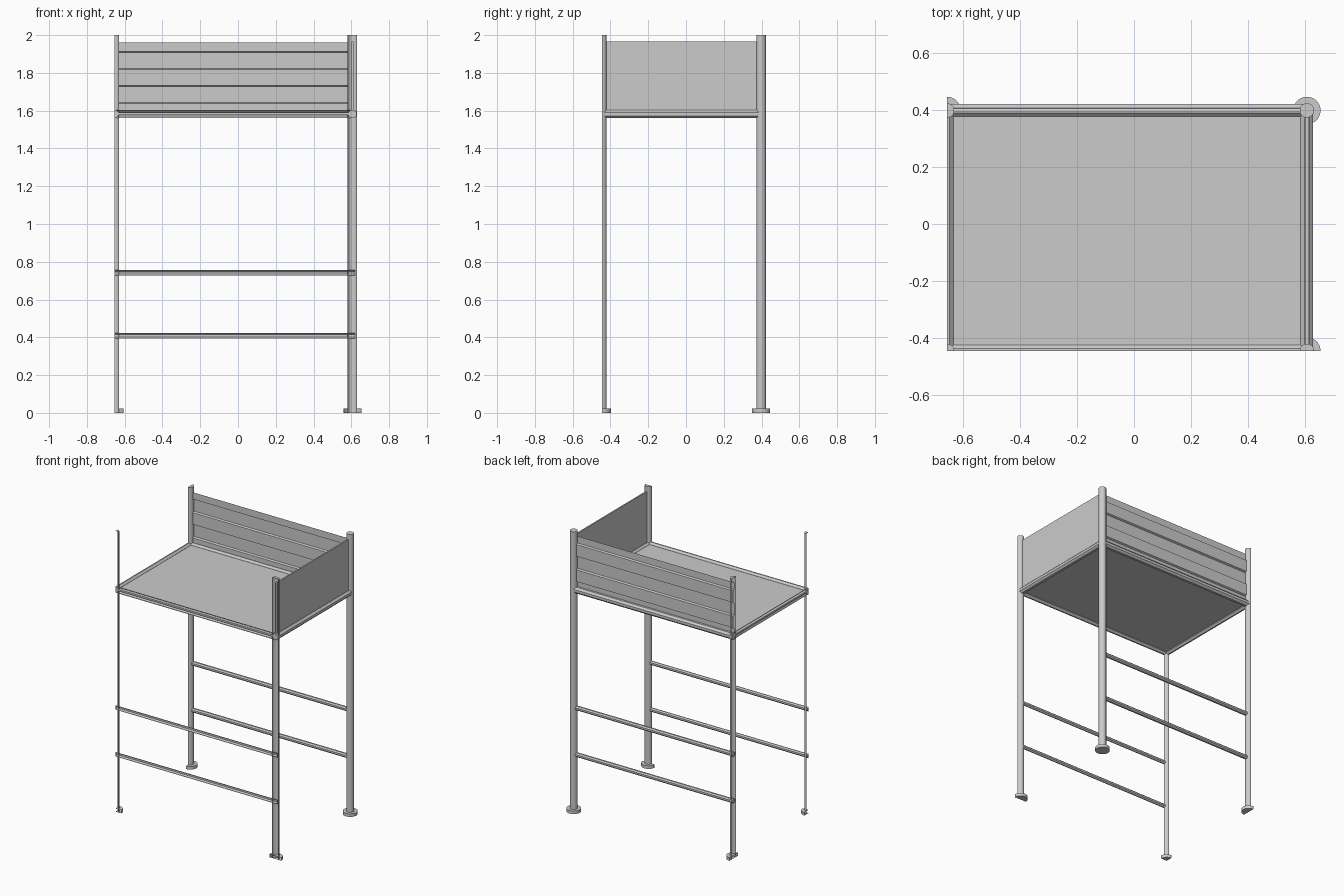
import bpy, bmesh, math
from mathutils import Vector, Matrix

if "Cube" in bpy.data.objects:
    bpy.data.objects.remove(bpy.data.objects["Cube"])

# The frame is cropped at x = XL and y = YF, leaving open half shells there
XL, XR, YF, YB = -0.655, 0.606, -0.445, 0.398


def finish(bm, name, smooth=True):
    # crop everything past the left and front planes, without filling
    for co, no in (((XL, 0, 0), (1, 0, 0)), ((0, YF, 0), (0, 1, 0))):
        bmesh.ops.bisect_plane(bm, geom=bm.verts[:] + bm.edges[:] + bm.faces[:], dist=1e-5,
                               plane_co=co, plane_no=no, clear_inner=True)
    me = bpy.data.meshes.new(name)
    bm.to_mesh(me)
    bm.free()
    ob = bpy.data.objects.new(name, me)
    bpy.context.collection.objects.link(ob)
    if smooth:
        bpy.context.view_layer.objects.active = ob
        ob.select_set(True)
        bpy.ops.object.shade_smooth_by_angle(angle=math.radians(35))
        ob.select_set(False)
    return ob


def rod(bm, a, b, r, n):
    a, b = Vector(a), Vector(b)
    d = b - a
    m = (Matrix.Translation((a + b) / 2) @ d.to_track_quat('Z', 'Y').to_matrix().to_4x4()
         @ Matrix.Rotation(math.pi / n, 4, 'Z'))
    bmesh.ops.create_cone(bm, cap_ends=True, segments=n, radius1=r, radius2=r,
                          depth=d.length, matrix=m)


def box(name, lo, hi):
    lo, hi = Vector(lo), Vector(hi)
    bm = bmesh.new()
    bmesh.ops.create_cube(bm, size=1, matrix=Matrix.Translation((lo + hi) / 2)
                          @ Matrix.Diagonal((*(hi - lo), 1)))
    return finish(bm, name, False)


# Posts with round feet
for px, sx in ((XL, "left"), (XR, "right")):
    for py, sy in ((YF, "front"), (YB, "back")):
        bm = bmesh.new()
        rod(bm, (px, py, 0.0), (px, py, 2.0), 0.0255, 16)
        finish(bm, f"{sy}_{sx}_post")
        bm = bmesh.new()
        rod(bm, (px, py, 0.0), (px, py, 0.022), 0.048, 24)
        finish(bm, f"{sy}_{sx}_foot")

# Beams around the platform
ZB, RB = 1.582, 0.0235
for y, s in ((YF, "front"), (YB, "back")):
    bm = bmesh.new()
    rod(bm, (XL, y, ZB), (XR, y, ZB), RB, 8)
    finish(bm, s + "_beam")
    # Lower rungs
    for z, h in ((0.408, "lower"), (0.741, "upper")):
        bm = bmesh.new()
        rod(bm, (XL, y, z), (XR + 0.013, y, z), 0.0155, 8)
        finish(bm, f"{s}_{h}_rung")
for x, s in ((XL, "left"), (XR, "right")):
    bm = bmesh.new()
    rod(bm, (x, YF, ZB), (x, YB, ZB), RB, 8)
    finish(bm, s + "_beam")

# Platform and plain side panel
box("platform", (XL, YF, ZB - 0.004), (XR, YB, ZB + 0.008))
box("side_panel", (XR - 0.005, YF + 0.01, 1.59), (XR + 0.005, YB, 1.965))

# Ribbed back panel: stepped profile swept along x
prof, y = [], YB - 0.006
levels = [1.59, 1.64, 1.73, 1.82, 1.91, 1.965]
for z0, z1 in zip(levels, levels[1:]):
    prof += [(y, z0 + 0.003), (y, z1 - 0.003)]
    y = 2 * YB - y
bm = bmesh.new()
rows = [[bm.verts.new((x, py, pz)) for py, pz in prof] for x in (XL, XR)]
for i in range(len(prof) - 1):
    bm.faces.new((rows[0][i], rows[1][i], rows[1][i + 1], rows[0][i + 1]))
bmesh.ops.solidify(bm, geom=bm.faces[:], thickness=0.004)
finish(bm, "back_panel", False)
